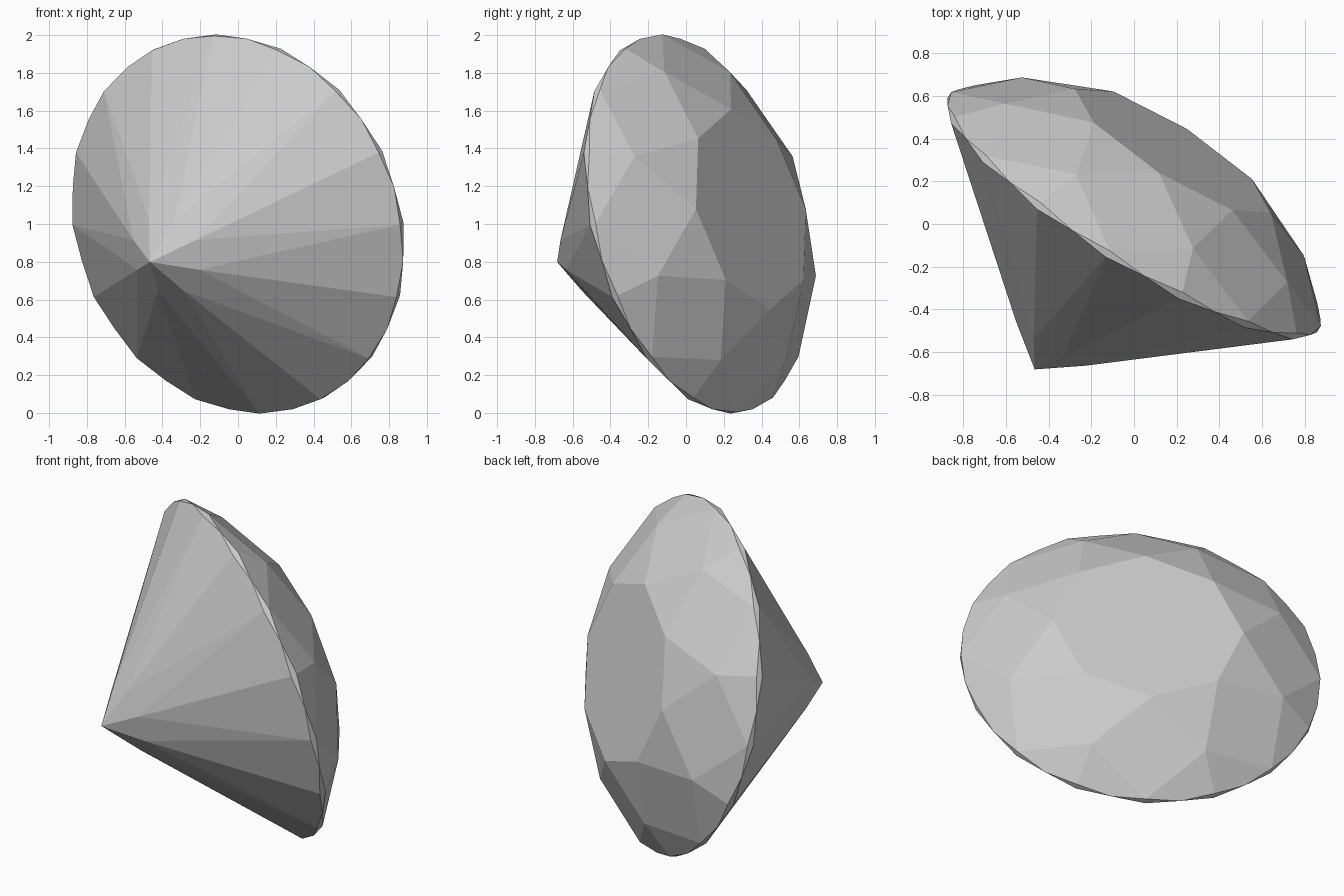
import bpy, bmesh
from math import sin, cos, pi, radians
from mathutils import Matrix

if "Cube" in bpy.data.objects:
    bpy.data.objects.remove(bpy.data.objects["Cube"])

# Proportions of the round brilliant cut
R, G = 1.026, 0.018           # girdle radius, half thickness at facet corners
TABLE_R, TABLE_H = 0.544, 0.35
STAR_R = 0.847                # outer tip of star facets
CULET = -0.895
LOWER_R = 0.21                # inner tip of lower half facets
STEP = pi / 8                 # sixteen girdle corners

bm = bmesh.new()


def ring(radius, z, count, offset=0.0):
    return [bm.verts.new((radius * cos(offset + 2 * pi * i / count),
                          radius * sin(offset + 2 * pi * i / count), z))
            for i in range(count)]


def on_main(radius, r0, z0, r1, z1):
    """Height where a tip half a step off a main facet stays on its plane."""
    return z0 + (z1 - z0) * (radius * cos(STEP) - r0) / (r1 - r0)


# Rings of facet corners
table = ring(TABLE_R, TABLE_H, 8)
star = ring(STAR_R, on_main(STAR_R, TABLE_R, TABLE_H, R, G), 8, STEP)
upper = ring(R, G, 16)
middle = ring(R, 0, 16, STEP / 2)
lower = ring(R, -G, 16)
inner = ring(LOWER_R, on_main(LOWER_R, 0, CULET, R, -G), 8, STEP)
culet = bm.verts.new((0, 0, CULET))

face = bm.faces.new
face(table)
for i in range(8):
    m, h, n = 2 * i, 2 * i + 1, (2 * i + 2) % 16
    # Crown: star, kite and two upper halves
    face((table[i], star[i], table[(i + 1) % 8]))
    face((table[i], star[i - 1], upper[m], star[i]))
    face((star[i], upper[m], middle[m], upper[h]))
    face((star[i], upper[h], middle[h], upper[n]))
    # Pavilion: main and two lower halves
    face((culet, inner[i], lower[m], inner[i - 1]))
    face((inner[i], lower[h], middle[m], lower[m]))
    face((inner[i], lower[n], middle[h], lower[h]))
# Scalloped girdle
for k in range(16):
    face((upper[k], middle[k - 1], lower[k], middle[k]))

bmesh.ops.recalc_face_normals(bm, faces=bm.faces)

# Tip the gem onto its side
bm.transform(Matrix.Translation((0, 0.055, 1.0))
             @ Matrix.Rotation(radians(-32.3), 4, 'Z')
             @ Matrix.Rotation(radians(-77), 4, 'X'))

mesh = bpy.data.meshes.new("cut_gem")
bm.to_mesh(mesh)
bm.free()
bpy.context.collection.objects.link(bpy.data.objects.new("cut_gem", mesh))
